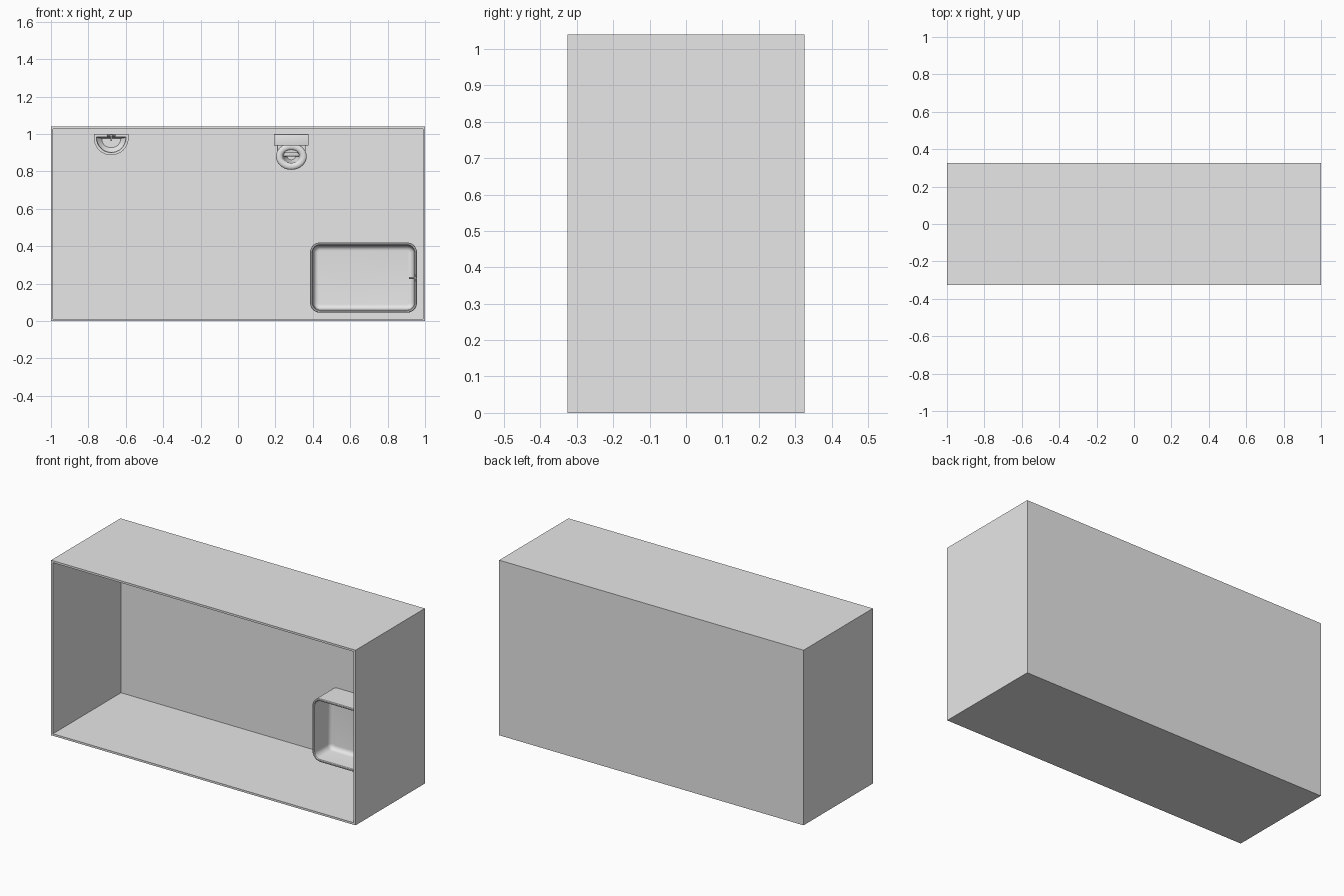
import bpy, bmesh
from math import sin, cos, pi
from mathutils import Matrix

cube = bpy.data.objects.get("Cube")
if cube:
    bpy.data.objects.remove(cube, do_unlink=True)

grey = bpy.data.materials.new("plain grey")
grey.use_nodes = True
grey.diffuse_color = (0.8, 0.8, 0.8, 1)
grey.node_tree.nodes["Principled BSDF"].inputs["Base Color"].default_value = (0.8, 0.8, 0.8, 1)

# Parts are built as an upright room, then tipped so the open ceiling faces -y
DEPTH, HEIGHT, WALL = 0.65, 1.04, 0.012
TIP = Matrix.Translation((0, DEPTH / 2, 0)) @ Matrix.Rotation(pi / 2, 4, 'X')
parts = []


def finish(name, bm):
    bmesh.ops.recalc_face_normals(bm, faces=bm.faces)
    bm.transform(TIP)
    mesh = bpy.data.meshes.new(name)
    bm.to_mesh(mesh)
    bm.free()
    mesh.materials.append(grey)
    ob = bpy.data.objects.new(name, mesh)
    bpy.context.collection.objects.link(ob)
    parts.append(ob)


def loft(name, rings):
    """Skin a list of (outline, height) rings and cap both ends."""
    bm = bmesh.new()
    loops = [[bm.verts.new((x, y, h)) for x, y in pts] for pts, h in rings]
    n = len(loops[0])
    for a, b in zip(loops, loops[1:]):
        for i in range(n):
            j = (i + 1) % n
            bm.faces.new((a[i], a[j], b[j], b[i]))
    bm.faces.new(loops[0][::-1])
    bm.faces.new(loops[-1])
    finish(name, bm)


def round_rect(cx, cy, hx, hy, r=0.0, n=1):
    pts = []
    for k, (sx, sy) in enumerate(((1, 1), (-1, 1), (-1, -1), (1, -1))):
        for i in range(n):
            a = (k + i / max(n - 1, 1)) * pi / 2
            pts.append((cx + sx * (hx - r) + r * cos(a), cy + sy * (hy - r) + r * sin(a)))
    return pts


def ellipse(cx, cy, rx, ry, n=40):
    return [(cx + rx * cos(2 * pi * i / n), cy + ry * sin(2 * pi * i / n)) for i in range(n)]


def half_disc(cx, back, rx, ry, straight=0.0, n=25):
    """Straight edge at the back, short straight sides, round front."""
    arc = [(cx - rx * cos(pi * i / (n - 1)), back - straight - ry * sin(pi * i / (n - 1)))
           for i in range(n)]
    return arc + [(cx + rx, back), (cx - rx, back)]


def box(name, x, y, h, bevel=0.0):
    bm = bmesh.new()
    size = [b - a for a, b in (x, y, h)]
    mid = [(a + b) / 2 for a, b in (x, y, h)]
    bmesh.ops.create_cube(bm, size=1, matrix=Matrix.Translation(mid) @ Matrix.Diagonal((*size, 1)))
    if bevel:
        bmesh.ops.bevel(bm, geom=bm.edges[:], offset=bevel, segments=3, profile=0.5, affect='EDGES')
    finish(name, bm)


def rod(name, centre, radius, length, axis):
    bm = bmesh.new()
    turn = {'x': Matrix.Rotation(pi / 2, 4, 'Y'), 'y': Matrix.Rotation(pi / 2, 4, 'X'),
            'h': Matrix.Identity(4)}[axis]
    bmesh.ops.create_cone(bm, cap_ends=True, segments=16, radius1=radius, radius2=radius,
                          depth=length, matrix=Matrix.Translation(centre) @ turn)
    finish(name, bm)


# Room: floor slab and four walls in one open shell
def room(inset):
    return round_rect(0, HEIGHT / 2, 1 - inset, HEIGHT / 2 - inset)


loft("room_shell", [(room(0), 0), (room(0), DEPTH), (room(WALL), DEPTH), (room(WALL), WALL)])


# Bathtub: rounded block with a hollow basin and a curved floor edge
def tub(inset):
    return round_rect(0.671, 0.2325, 0.2855 - inset, 0.1875 - inset, 0.052 - inset, 9)


TUB_TOP, TUB_FLOOR, FILLET = 0.18, 0.035, 0.026
rings = [(tub(0), WALL), (tub(0), TUB_TOP - 0.004), (tub(0.004), TUB_TOP),
         (tub(0.01), TUB_TOP), (tub(0.014), TUB_TOP - 0.004)]
for i in range(7):
    a = i / 6 * pi / 2
    rings.append((tub(0.018 + FILLET * (1 - cos(a))), TUB_FLOOR + FILLET * (1 - sin(a))))
loft("bathtub", rings)

# Bathtub tap: post on the rim, spout and two handles
rod("tub_tap_post", (0.95, 0.23, TUB_TOP + 0.012), 0.006, 0.034, 'h')
rod("tub_tap_spout", (0.934, 0.23, TUB_TOP + 0.024), 0.005, 0.038, 'x')
rod("tub_tap_handles", (0.945, 0.23, TUB_TOP + 0.016), 0.004, 0.036, 'y')

# Washbasin: half-round bowl on a pedestal
SX, BACK, RIM = -0.678, 1.0, 0.285
loft("washbasin", [
    (half_disc(SX, BACK, 0.04, 0.04, 0.02), RIM - 0.085),
    (half_disc(SX, BACK, 0.075, 0.07, 0.02), RIM - 0.06),
    (half_disc(SX, BACK, 0.093, 0.093, 0.02), RIM - 0.02),
    (half_disc(SX, BACK, 0.093, 0.093, 0.02), RIM),
    (half_disc(SX, BACK - 0.016, 0.079, 0.079, 0.004), RIM),
    (half_disc(SX, BACK - 0.019, 0.074, 0.072, 0.004), RIM - 0.025),
    (half_disc(SX, BACK - 0.024, 0.05, 0.045, 0.004), RIM - 0.05)])
loft("washbasin_pedestal", [
    (half_disc(SX, BACK, 0.036, 0.036, 0.02), WALL),
    (half_disc(SX, BACK, 0.026, 0.028, 0.02), WALL + 0.05),
    (half_disc(SX, BACK, 0.03, 0.032, 0.02), RIM - 0.08)])

# Washbasin tap
rod("basin_tap_post", (SX, 0.991, RIM + 0.012), 0.006, 0.034, 'h')
rod("basin_tap_spout", (SX, 0.98, RIM + 0.024), 0.005, 0.036, 'y')
rod("basin_tap_handles", (SX, 0.99, RIM + 0.016), 0.004, 0.046, 'x')

# Toilet: cistern, neck, and a hollow bowl with a rounded seat
TX, TY, SEAT = 0.285, 0.88, 0.15
box("toilet_cistern", (TX - 0.093, TX + 0.093), (0.938, 1.0), (SEAT - 0.01, 0.27), 0.004)
box("toilet_neck", (TX - 0.076, TX + 0.076), (0.9, 0.96), (SEAT - 0.04, SEAT - 0.008), 0.004)
box("toilet_back", (TX - 0.045, TX + 0.045), (0.88, 0.99), (WALL, SEAT - 0.03), 0.004)
rings = [(ellipse(TX, TY + 0.01, 0.048, 0.05), WALL),
         (ellipse(TX, TY + 0.01, 0.044, 0.045), 0.06),
         (ellipse(TX, TY, 0.07, 0.06), SEAT - 0.035)]
for i in range(9):
    a = i / 8 * pi
    d = 0.018 * cos(a)
    rings.append((ellipse(TX, TY, 0.064 + d, 0.053 + d), SEAT - 0.012 + 0.012 * sin(a)))
rings += [(ellipse(TX, TY, 0.042, 0.033), SEAT - 0.035),
          (ellipse(TX, TY, 0.022, 0.018), SEAT - 0.075)]
loft("toilet_bowl", rings)

# Smooth curved surfaces, keep hard edges
bpy.ops.object.select_all(action='DESELECT')
for ob in parts:
    ob.select_set(True)
bpy.context.view_layer.objects.active = parts[0]
bpy.ops.object.shade_smooth_by_angle(angle=pi / 6)
